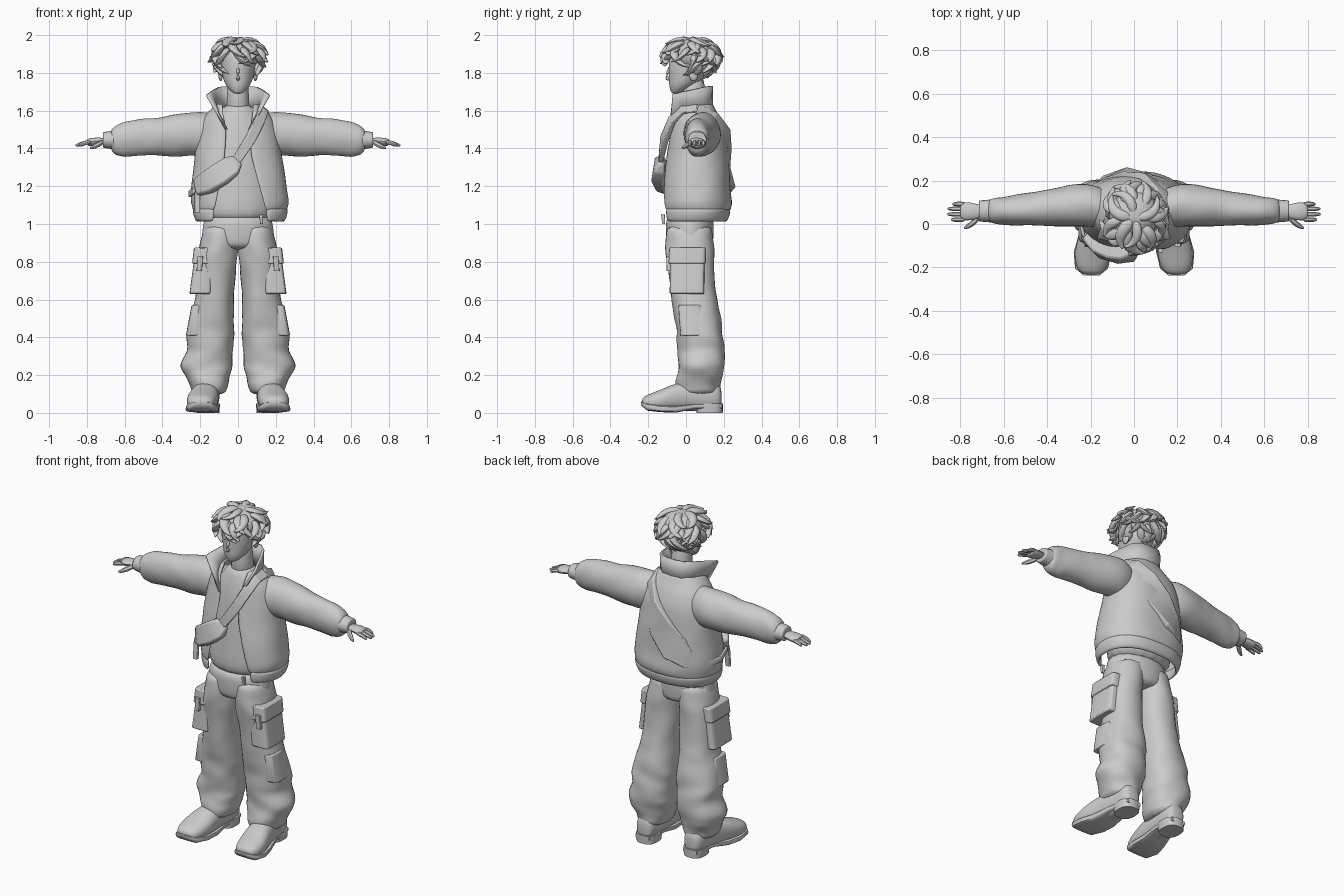
import bpy, bmesh, math, random
from mathutils import Vector, noise

random.seed(4)

def finish(name, bm, mirror=False, sub=0, solid=0.0, bevel=0.0):
    bmesh.ops.recalc_face_normals(bm, faces=bm.faces)
    me = bpy.data.meshes.new(name)
    bm.to_mesh(me)
    bm.free()
    ob = bpy.data.objects.new(name, me)
    bpy.context.collection.objects.link(ob)
    if mirror:
        ob.modifiers.new("mirror", 'MIRROR')
    if solid:
        m = ob.modifiers.new("solid", 'SOLIDIFY')
        m.thickness, m.offset = solid, 0
    if bevel:
        m = ob.modifiers.new("bevel", 'BEVEL')
        m.width, m.segments = bevel, 2
    if sub:
        m = ob.modifiers.new("sub", 'SUBSURF')
        m.levels = m.render_levels = sub
    return ob

def skin(bm, loops, closed=True, caps=True):
    rows = [[bm.verts.new(p) for p in lp] for lp in loops]
    n = len(rows[0])
    for r, q in zip(rows, rows[1:]):
        for i in range(n if closed else n - 1):
            j = (i + 1) % n
            bm.faces.new((r[i], r[j], q[j], q[i]))
    if caps and closed:
        bm.faces.new(rows[0])
        bm.faces.new(rows[-1])

def tube(name, rings, axis='z', n=16, e=2.0, steps=1, fold=0.0, gap=False, caps=True, **kw):
    """Loft of rings (s, c1, c2, r1, r2[, front gap half-width]) along an axis."""
    fine = []
    for a, b in zip(rings, rings[1:]):
        fine += [[u + (v - u) * k / steps for u, v in zip(a, b)] for k in range(steps)]
    fine.append(rings[-1])
    loops = []
    for k, r in enumerate(fine):
        s, c1, c2, r1, r2 = r[:5]
        g = math.asin(min(0.95, r[5] / r1)) if gap else 0
        lp = []
        for i in range(n):
            t = g + (2 * math.pi - 2 * g) * i / (n - 1 if gap else n)
            a, b = math.sin(t), -math.cos(t)
            a = math.copysign(abs(a) ** (2 / e), a)
            b = math.copysign(abs(b) ** (2 / e), b)
            f = 1.02
            if fold and 0 < k < len(fine) - 1:
                f += fold * noise.noise(Vector((a * 1.5, b * 1.5, s * 17)))
            a, b = c1 + r1 * a * f, c2 + r2 * b * f
            lp.append({'z': (a, b, s), 'x': (s, a, b), 'y': (a, s, max(b, 0))}[axis])
        loops.append(lp)
    bm = bmesh.new()
    skin(bm, loops, closed=not gap, caps=caps)
    return finish(name, bm, **kw)

def limb(bm, pts, radii, n=6, flat=1.0):
    """Tapered tube along a path."""
    pts = [Vector(p) for p in pts]
    loops = []
    for i, (p, r) in enumerate(zip(pts, radii)):
        t = (pts[min(i + 1, len(pts) - 1)] - pts[max(i - 1, 0)]).normalized()
        u = t.cross(Vector((0.03, 0.05, 1))).normalized()
        v = t.cross(u)
        loops.append([p + u * r * math.cos(2 * math.pi * k / n) + v * r * flat * math.sin(2 * math.pi * k / n)
                      for k in range(n)])
    skin(bm, loops)

def ribbon(name, secs, **kw):
    """Band lying on the torso; sections are (x, y, z, half width, thickness)."""
    pts = [Vector(s[:3]) for s in secs]
    loops = []
    for i, (p, s) in enumerate(zip(pts, secs)):
        t = (pts[min(i + 1, len(pts) - 1)] - pts[max(i - 1, 0)]).normalized()
        out = p - Vector((0, 0.05, min(p.z, 1.45)))
        out = (out - t * out.dot(t)).normalized()
        w, o = t.cross(out) * s[3], out * s[4] / 2
        loops.append([p + w + o, p - w + o, p - w - o, p + w - o])
    bm = bmesh.new()
    skin(bm, loops)
    return finish(name, bm, **kw)

def ball(name, c, r, **kw):
    bm = bmesh.new()
    bmesh.ops.create_uvsphere(bm, u_segments=20, v_segments=12, radius=1)
    for v in bm.verts:
        v.co = Vector(c) + Vector(v.co[k] * r[k] for k in range(3))
    return finish(name, bm, **kw)

# Trousers: hips, mirrored legs, cargo pockets with flaps
tube("trouser_hips", [(.86, 0, .022, .12, .115), (.91, 0, .02, .2, .125), (.98, 0, .02, .185, .128),
                      (1.06, 0, .02, .18, .125)], sub=2)
tube("trouser_leg", [(1.0, .09, .02, .085, .122), (.9, .1, .02, .1, .126), (.8, .113, .024, .106, .124),
                     (.65, .12, .04, .1, .122), (.55, .13, .05, .11, .122), (.45, .143, .072, .126, .124),
                     (.39, .148, .078, .128, .123), (.33, .15, .08, .124, .122), (.255, .162, .08, .14, .124),
                     (.2, .16, .075, .122, .122), (.15, .155, .065, .1, .116), (.095, .155, .06, .085, .112)],
     e=2.2, steps=2, fold=.13, mirror=True, sub=1)
tube("cargo_pocket", [(.63, .2, .005, .056, .09), (.86, .175, .008, .05, .088)], e=7, n=24, mirror=True, bevel=.006)
tube("pocket_flap", [(.79, .186, .005, .056, .096), (.875, .18, .008, .052, .094)], e=7, n=24, mirror=True, bevel=.006)
tube("pocket_tab", [(.75, .205, -.09, .014, .012), (.83, .2, -.092, .014, .012)], e=7, mirror=True)
tube("knee_patch", [(.41, .23, .03, .045, .06), (.57, .2, .02, .045, .06)], e=5, mirror=True, bevel=.006)

# Shoes: upper, sole and heel
tube("shoe_upper", [(-.235, .195, .055, .04, .022), (-.205, .196, .055, .072, .042), (-.13, .19, .065, .084, .058),
                    (-.07, .18, .08, .078, .072), (0, .17, .09, .068, .078), (.1, .16, .095, .064, .085),
                    (.165, .158, .09, .058, .075), (.19, .158, .08, .035, .05)], axis='y', e=2.3, mirror=True, sub=2)
tube("shoe_sole", [(-.238, .195, .05, .035, .01), (-.205, .196, .032, .074, .02), (-.13, .19, .022, .086, .018),
                   (-.05, .178, .02, .076, .018), (.05, .165, .036, .06, .014), (.19, .158, .036, .045, .014)],
     axis='y', e=4, steps=2, mirror=True)
tube("shoe_heel", [(0, .158, .125, .058, .068), (.05, .158, .125, .062, .07)], e=2.6, n=20, mirror=True)

# Shirt, neck
tube("shirt", [(1.0, 0, .035, .19, .143), (1.1, 0, .04, .2, .145), (1.36, 0, .045, .18, .13),
               (1.5, 0, .045, .16, .112), (1.58, 0, .04, .115, .085), (1.64, 0, .04, .065, .065)], sub=2)
tube("neck", [(1.56, 0, .045, .07, .07), (1.65, 0, .04, .057, .062), (1.8, 0, .04, .056, .064)], sub=1)

# Open jacket: body, hem band, sleeves, cuffs, flared collar
tube("jacket_body", [(1.07, .01, .052, .238, .172, .12), (1.12, .01, .053, .25, .178, .108),
                     (1.22, .005, .053, .242, .172, .085), (1.36, 0, .058, .222, .158, .055),
                     (1.48, 0, .062, .205, .142, .05), (1.55, 0, .055, .182, .122, .06),
                     (1.6, 0, .048, .14, .1, .07), (1.635, 0, .045, .1, .088, .078)],
     n=28, e=2.3, steps=2, fold=.04, gap=True, solid=.014, sub=1)
tube("jacket_hem", [(1.012, .012, .042, .222, .162, .128), (1.045, .012, .048, .234, .17, .126),
                    (1.085, .012, .052, .242, .174, .12)], n=28, e=2.3, gap=True, solid=.02, sub=1)
tube("jacket_sleeve", [(.1, .065, 1.48, .08, .1), (.2, .085, 1.478, .1, .118), (.31, .083, 1.47, .097, .112),
                       (.4, .075, 1.466, .085, .103), (.5, .066, 1.46, .074, .096), (.6, .06, 1.448, .066, .094),
                       (.65, .06, 1.444, .058, .08), (.675, .06, 1.445, .045, .05)],
     axis='x', steps=2, fold=.11, mirror=True, sub=1)
tube("sleeve_cuff", [(.655, .06, 1.445, .052, .05), (.715, .06, 1.445, .047, .04)], axis='x', n=20,
     mirror=True, bevel=.006)
top = [(0, .135, 1.73), (.06, .13, 1.73), (.1, .095, 1.725), (.125, .04, 1.712), (.145, -.015, 1.7), (.165, -.068, 1.685)]
low = [(0, .135, 1.6), (.06, .125, 1.6), (.102, .085, 1.6), (.115, .03, 1.6), (.1, -.035, 1.575), (.06, -.09, 1.5)]
bm = bmesh.new()
skin(bm, [low, [Vector(a) * .5 + Vector(b) * .5 for a, b in zip(top, low)], top], closed=False)
finish("jacket_collar", bm, mirror=True, solid=.014)
tube("zip_pull", [(1.0, .125, -.118, .007, .007), (1.05, .122, -.122, .01, .01)], e=6)

# Hands
bm = bmesh.new()
limb(bm, [(.69, .06, 1.44), (.72, .058, 1.44), (.75, .058, 1.438), (.79, .058, 1.432), (.8, .058, 1.43)],
     [.03, .034, .045, .044, .036], n=10, flat=.5)
for y, tip in ((.02, .845), (.045, .862), (.07, .86), (.092, .838)):
    limb(bm, [(.775, y, 1.435), (.815, y, 1.43), (tip - .012, y, 1.418), (tip, y, 1.414)], [.014, .0135, .011, .005])
limb(bm, [(.715, .035, 1.435), (.74, .005, 1.42), (.77, -.014, 1.405), (.785, -.02, 1.4)], [.016, .017, .012, .005])
finish("hand", bm, mirror=True, sub=1)

# Sling bag: front strap, pouch, broad back panel, hanging tabs
ribbon("front_strap", [(.135, .06, 1.61, .028, .02), (.135, -.02, 1.605, .028, .02), (.115, -.075, 1.55, .028, .025),
                       (.065, -.115, 1.45, .028, .03), (0, -.132, 1.35, .026, .025), (-.05, -.135, 1.3, .02, .02)],
       bevel=.005)
ribbon("front_pouch", [(0, -.128, 1.34, .03, .03), (-.03, -.14, 1.31, .055, .06), (-.09, -.138, 1.265, .06, .07),
                       (-.16, -.115, 1.22, .058, .065), (-.22, -.065, 1.19, .045, .04)], bevel=.012)
ribbon("back_panel", [(.135, .06, 1.61, .03, .02), (.13, .145, 1.56, .045, .025), (.085, .195, 1.46, .07, .035),
                      (.01, .218, 1.35, .085, .04), (-.08, .218, 1.25, .085, .04), (-.15, .195, 1.19, .05, .03),
                      (-.23, .12, 1.16, .018, .015), (-.255, .04, 1.16, .018, .015), (-.23, -.06, 1.18, .018, .015)],
       bevel=.006)
tube("hanging_tab", [(1.06, -.215, -.095, .014, .01), (1.17, -.215, -.085, .014, .01)], e=6)

# Head, nose, ears
tube("head", [(1.688, 0, -.055, .018, .018), (1.705, 0, -.042, .04, .04), (1.735, 0, -.018, .066, .072),
              (1.78, 0, .01, .083, .1), (1.83, 0, .022, .092, .114), (1.89, 0, .03, .095, .12),
              (1.94, 0, .035, .08, .1), (1.965, 0, .035, .04, .05)], n=18, sub=2)
bm = bmesh.new()
limb(bm, [(0, -.085, 1.83), (0, -.1, 1.795), (0, -.108, 1.775), (0, -.085, 1.762)], [.008, .012, .014, .01], n=8)
finish("nose", bm, sub=1)
ball("ear", (.092, .04, 1.79), (.012, .024, .034), mirror=True)

# Hair: cap plus rows of curled locks
HC = Vector((0, .03, 1.885))
def on_hair(az, el, k=1.0):
    a, e = math.radians(az), math.radians(el)
    return HC + k * Vector((.118 * math.cos(e) * math.sin(a), -.124 * math.cos(e) * math.cos(a), .092 * math.sin(e)))

ball("hair_cap", HC + Vector((0, .012, .01)), (.116, .118, .09))
bm = bmesh.new()
for el, count in ((78, 5), (52, 11), (26, 16), (0, 18), (-22, 16)):
    for i in range(count):
        az = 360 * (i + random.uniform(.2, .8)) / count
        back = -math.cos(math.radians(az))
        if (el <= 0 and back < -.35) or (el < 0 and back < .1):
            continue
        sw, ln = random.choice((-1, 1)) * random.uniform(8, 24), random.uniform(.8, 1.15)
        r = random.uniform(.85, 1.15)
        limb(bm, [on_hair(az, el + 8, .92), on_hair(az + sw * .2, el - 10 * ln, 1.12),
                  on_hair(az + sw * .8, el - 30 * ln, 1.2), on_hair(az + sw * 1.6, el - 45 * ln, 1.27),
                  on_hair(az + sw * 2.3, el - 47 * ln, 1.42)],
             [.018 * r, .031 * r, .03 * r, .018 * r, .002], flat=.65)
finish("hair_locks", bm, sub=1)

# Smooth shading with kept creases
for ob in bpy.context.scene.objects:
    ob.select_set(True)
    bpy.context.view_layer.objects.active = ob
bpy.ops.object.shade_smooth_by_angle(angle=math.radians(50))
